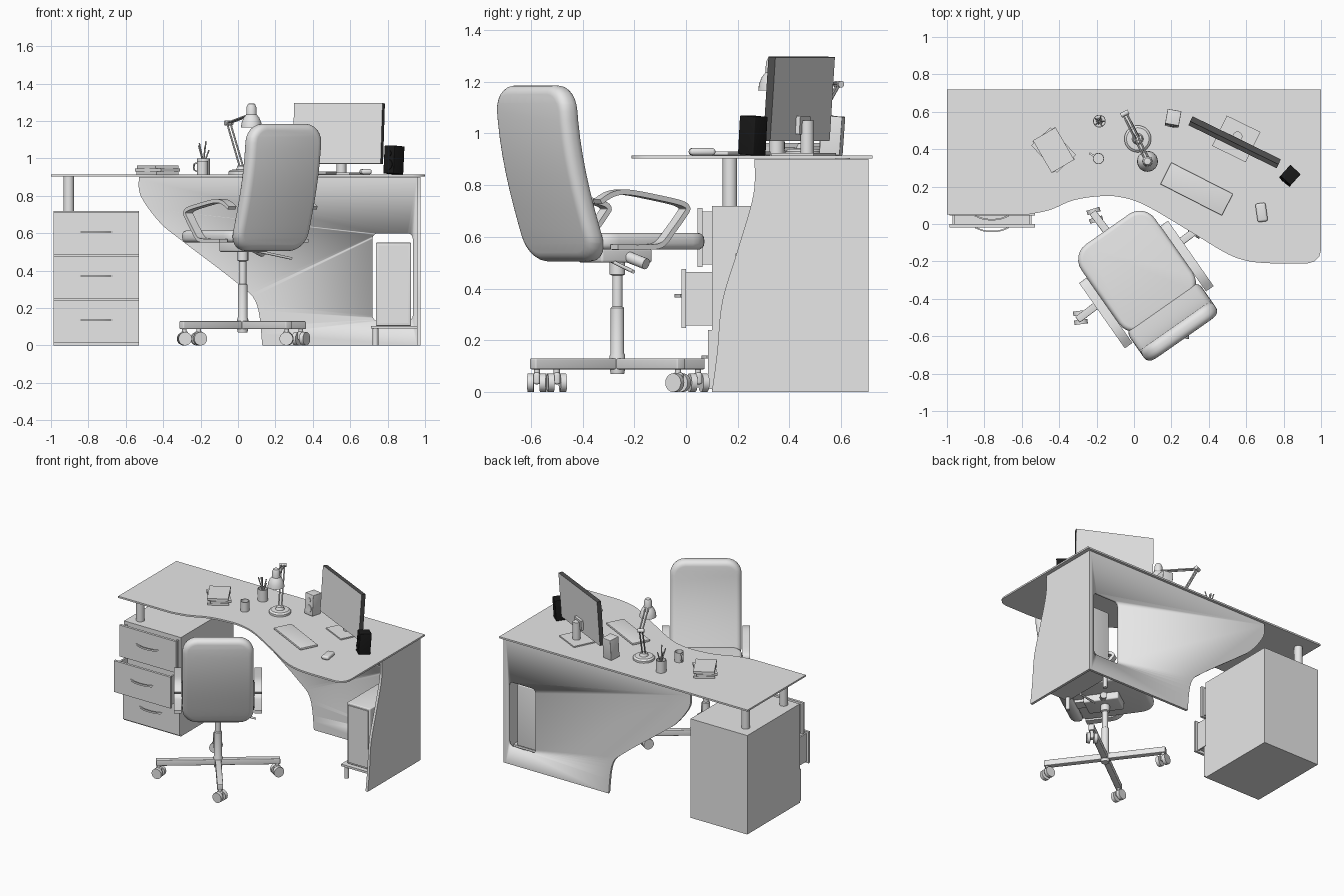
import bpy, bmesh
from math import pi, sin, cos, radians
from mathutils import Vector, Matrix

if "Cube" in bpy.data.objects:
    bpy.data.objects.remove(bpy.data.objects["Cube"])


def material(name, value):
    mat = bpy.data.materials.new(name)
    colour = (value, value, value, 1)
    mat.use_nodes = True
    mat.diffuse_color = colour
    mat.node_tree.nodes["Principled BSDF"].inputs["Base Color"].default_value = colour
    return mat


LIGHT = material("light_grey", 0.8)
DARK = material("dark_grey", 0.08)
BLACK = material("black", 0.01)
ROT = Matrix.Rotation
UP_XZ = ROT(pi / 2, 4, "X")                      # outline drawn in x and z
UP_YZ = ROT(pi / 2, 4, "Z") @ UP_XZ              # outline drawn in y and z


def at(x=0, y=0, z=0, turn=0):
    return Matrix.Translation((x, y, z)) @ ROT(radians(turn), 4, "Z")


# ---- helpers ----
def sharp_edges(bm):
    return [e for e in bm.edges if e.calc_face_angle(pi) > 0.6]


def round_off(bm, bevel, segments=4):
    bmesh.ops.recalc_face_normals(bm, faces=bm.faces)
    if bevel:
        bmesh.ops.bevel(bm, geom=sharp_edges(bm), offset=bevel, segments=segments,
                        profile=0.5, affect="EDGES", clamp_overlap=True)


def finish(name, bm, M=Matrix(), mats=(LIGHT,)):
    bmesh.ops.recalc_face_normals(bm, faces=bm.faces)
    bm.transform(M)
    for f in bm.faces:
        f.smooth = True
    for e in sharp_edges(bm):
        e.smooth = False
    mesh = bpy.data.meshes.new(name)
    bm.to_mesh(mesh)
    bm.free()
    for mat in mats:
        mesh.materials.append(mat)
    ob = bpy.data.objects.new(name, mesh)
    bpy.context.collection.objects.link(ob)
    return ob


def box(name, size, M, bevel=0, mats=(LIGHT,), rule=None):
    bm = bmesh.new()
    bmesh.ops.create_cube(bm, size=1, matrix=Matrix.Diagonal((*size, 1)))
    round_off(bm, bevel)
    if rule:
        bm.normal_update()
        for f in bm.faces:
            f.material_index = rule(f)
    return finish(name, bm, M, mats)


def span(name, x, y, z, M=Matrix(), **kw):
    mid = [sum(r) / 2 for r in (x, y, z)]
    return box(name, [r[1] - r[0] for r in (x, y, z)], M @ at(*mid), **kw)


def slab(outline, depth):
    bm = bmesh.new()
    face = bm.faces.new([bm.verts.new((p[0], p[1], 0)) for p in outline])
    new = bmesh.ops.extrude_face_region(bm, geom=[face])["geom"]
    verts = [v for v in new if isinstance(v, bmesh.types.BMVert)]
    bmesh.ops.translate(bm, verts=verts, vec=(0, 0, depth))
    return bm


def plate(name, outline, depth, M=Matrix(), bevel=0):
    bm = slab(outline, depth)
    round_off(bm, bevel)
    return finish(name, bm, M)


def lathe(name, profile, M=Matrix(), segs=24, mats=(LIGHT,)):
    bm = bmesh.new()
    verts = [bm.verts.new((r, 0, z)) for r, z in profile]
    edges = [bm.edges.new(pair) for pair in zip(verts, verts[1:])]
    bmesh.ops.spin(bm, geom=verts + edges, axis=(0, 0, 1), angle=2 * pi, steps=segs)
    bmesh.ops.remove_doubles(bm, verts=bm.verts, dist=0.0001)
    return finish(name, bm, M, mats)


def rod(name, a, b, r, M=Matrix(), segs=16):
    a, b = Vector(a), Vector(b)
    d = b - a
    aim = Matrix.Translation(a) @ d.to_track_quat("Z", "Y").to_matrix().to_4x4()
    return lathe(name, [(0, 0), (r, 0), (r, d.length), (0, d.length)], M @ aim, segs)


def flow(points, n=6):
    p = [Vector(q) for q in points]
    p = [p[0]] + p + [p[-1]]
    out = []
    for a, b, c, d in zip(p, p[1:], p[2:], p[3:]):
        for k in range(n):
            t = k / n
            out.append((2 * b + (c - a) * t + (2 * a - 5 * b + 4 * c - d) * t * t
                        + (3 * b - a - 3 * c + d) * t ** 3) / 2)
    return out + [p[-1]]


def ribbon(name, path, thick, width, M):
    sides = [], []
    for i, p in enumerate(path):
        t = path[min(i + 1, len(path) - 1)] - path[max(i - 1, 0)]
        n = Vector((-t.y, t.x)).normalized() * thick / 2
        sides[0].append(p + n)
        sides[1].append(p - n)
    return plate(name, sides[0] + sides[1][::-1], width, M)


def rounded(w, h, r, n=6):
    return [(sx * (w / 2 - r) + r * cos(pi / 2 * (k + i / n)),
             sy * (h / 2 - r) + r * sin(pi / 2 * (k + i / n)))
            for k, (sx, sy) in enumerate([(1, 1), (-1, 1), (-1, -1), (1, -1)])
            for i in range(n + 1)]


# ---- desk ----
TOP = 0.915
front_curve = flow([(-.57, .05), (-.45, .075), (-.33, .125), (-.2, .147), (-.08, .145),
                    (.06, .1), (.3, -.04), (.5, -.16), (.62, -.2), (.73, -.21)])
plate("desk_top", [(1, .72), (-1, .72), (-1, .05)] + front_curve
      + [(.93, -.21), (.965, -.2), (.99, -.175), (1, -.14)], 0.012, at(z=TOP - 0.012))
side_curve = flow([(.265, .9), (.26, .76), (.2, .55), (.14, .35), (.12, .15), (.1, 0)])
plate("side_panel", [(.705, 0), (.705, .9)] + side_curve, 0.018, at(.957) @ UP_YZ)
back_curve = flow([(-.53, .9), (-.52, .8), (-.42, .66), (-.3, .56), (0, .33), (.1, .22), (.13, 0)])
back = plate("back_panel", [(.957, 0), (.957, .9)] + back_curve, 0.018, at(y=.705) @ UP_XZ)
cutter = plate("window_cutter", rounded(.215, .47, .03), 0.2, at(.827, .8, .365) @ UP_XZ)
cut = back.modifiers.new("window", "BOOLEAN")
cut.operation, cut.object, cut.solver = "DIFFERENCE", cutter, "EXACT"
back.data = bpy.data.meshes.new_from_object(
    back.evaluated_get(bpy.context.evaluated_depsgraph_get()))
back.modifiers.clear()
bpy.data.objects.remove(cutter)

# drawer cabinet, with two drawers pulled out
span("cabinet", (-.987, -.53), (.1, .705), (0, .72))
for y in (.17, .605):
    rod("top_support", (-.905, y, .72), (-.905, y, TOP - 0.012), 0.028, segs=24)
for z, y in ((.012, .085), (.248, -.018), (.483, .045)):
    span("drawer_front", (-.987, -.53), (y, y + .018), (z, z + .228))
    if y < .08:
        span("drawer_bottom", (-.97, -.547), (y + .015, .11), (z + .02, z + .03))
        for x in (-.97, -.559):
            span("drawer_side", (x, x + .012), (y + .015, .11), (z + .01, z + .215))
    bow = flow([(-.85, y), (-.81, y - .016), (-.76, y - .022), (-.71, y - .016), (-.67, y)])
    ribbon("drawer_handle", bow, 0.008, 0.012, at(z=z + .118))

# computer tower on its shelf
span("tower_shelf", (.71, .957), (.17, .62), (.09, .105))
rod("shelf_leg", (.735, .2, 0), (.735, .2, .09), 0.015)
rod("shelf_leg", (.735, .58, 0), (.735, .58, .09), 0.015)
span("tower", (.737, .925), (.2, .62), (.105, .55), bevel=0.006)
span("tower_face", (.75, .912), (.192, .21), (.12, .535))

# ---- chair ----
CHAIR = at(.025, -.265, 0, 35)
for k, swivel in enumerate((20, 70, -30, 50)):
    ARM = CHAIR @ at(turn=90 * k + 2)
    span("base_arm", (0, .41), (-.02, .02), (.088, .13), ARM, bevel=0.005)
    CASTER = ARM @ at(.39, turn=swivel)
    rod("caster_stem", (0, 0, .04), (0, 0, .1), 0.012, CASTER)
    span("caster_hood", (-.02, .02), (-.012, .012), (.03, .075), CASTER, bevel=0.008)
    for s in (-1, 1):
        rod("caster_wheel", (0, s * .012, .036), (0, s * .036, .036), 0.036, CASTER, segs=20)
lathe("chair_column", [(0, .07), (.026, .07), (.03, .09), (.03, .14), (.026, .15), (.026, .325),
                       (.02, .33), (.02, .45), (.03, .455), (.03, .51), (0, .51)], CHAIR)
span("seat_mechanism", (-.08, .08), (-.13, .11), (.5, .555), CHAIR, bevel=0.01)
span("back_bracket", (-.04, .04), (-.27, -.1), (.53, .55), CHAIR)
rod("height_lever", (0, -.05, .515), (.25, -.1, .465), 0.007, CHAIR)
rod("tilt_knob", (.06, 0, .525), (.15, .03, .495), 0.022, CHAIR)
plate("seat", rounded(.48, .55, .1), 0.065, CHAIR @ at(0, .015, .55), bevel=0.025)

# backrest, leaning and curved along its height
bm = slab(rounded(.47, .68, .1), 0.085)
round_off(bm, 0.035)
bm.transform(at(0, .04, .845) @ UP_XZ)
for k in range(1, 10):
    bmesh.ops.bisect_plane(bm, geom=bm.verts[:] + bm.edges[:] + bm.faces[:],
                           plane_co=(0, 0, .505 + .068 * k), plane_no=(0, 0, 1))
for v in bm.verts:
    v.co.y -= .225 + .155 * sin((v.co.z - .505) / .68 * pi / 2)
finish("backrest", bm, CHAIR)
arm_path = flow([(-.28, .735), (-.22, .765), (-.146, .772), (0, .75), (.1, .73), (.13, .712),
                 (.12, .69), (.06, .62), (.01, .57), (-.06, .56), (-.2, .56)])
for x in (-.29, .24):
    ribbon("armrest", arm_path, 0.02, 0.05, CHAIR @ at(x) @ UP_YZ)

# ---- monitor, keyboard and mouse ----
MON = at(.538, .437, 0, -26)
PANEL = MON @ at(z=1.133) @ ROT(radians(-4), 4, "X")
box("monitor", (.525, .03, .325), PANEL, mats=(LIGHT, DARK),
    rule=lambda f: int(abs(f.normal.y) < .5))
box("monitor_mount", (.09, .02, .07), PANEL @ at(0, .022, -.1))
span("monitor_foot", (-.1, .1), (-.07, .11), (TOP, .924), MON)
rod("monitor_neck", (0, .035, .92), (0, .035, 1.05), 0.026, MON, segs=24)
box("keyboard", (.37, .13, .015), at(.335, .187, TOP + .0075, -27), bevel=0.004)
box("mouse", (.055, .1, .028), at(.682, .062, TOP + .014, 8), bevel=0.012)

# ---- speakers ----
for x, y, turn, mat in ((.83, .254, -42, BLACK), (.208, .56, -10, LIGHT)):
    SP = at(x, y, TOP, turn) @ ROT(radians(-4), 4, "X")
    box("speaker", (.075, .08, .15), SP @ at(z=.077), bevel=0.004, mats=(mat,))
    for z, r in ((.05, .027), (.11, .016)):
        lathe("speaker_cone", [(0, .002), (r, .004), (r, 0)], SP @ at(0, -.04, z) @ UP_XZ, mats=(mat,))

# ---- lamp ----
lathe("lamp_base", [(0, 0), (.072, 0), (.072, .014), (.06, .024), (.03, .026), (.022, .045), (0, .045)],
      at(.02, .455, TOP), 32)
foot, elbow, head = Vector((.02, .455, .95)), Vector((-.05, .59, 1.19)), Vector((.07, .345, 1.235))
for s in (-.009, .009):
    off = Vector((s, s / 2, 0))
    rod("lamp_lower_arm", foot + off, elbow + off, 0.005, segs=10)
    rod("lamp_upper_arm", elbow + off, head + off, 0.005, segs=10)
for p in (foot, elbow):
    rod("lamp_joint", p - Vector((.02, .01, 0)), p + Vector((.02, .01, 0)), 0.013)
lathe("lamp_shade", [(0, 1.2), (.045, 1.185), (.056, 1.165), (.053, 1.19), (.042, 1.218), (.028, 1.235),
                     (.026, 1.275), (.018, 1.292), (0, 1.295)], at(.072, .335))

# ---- books, pen pot and mug ----
for k, turn in enumerate((32, 43, 30)):
    box("book", (.14, .2, .016), at(-.43, .395, TOP + .008 + .016 * k, turn))


def pot(name, r, h, M):
    lathe(name, [(0, 0), (r, 0), (r, h), (r - .004, h), (r - .004, .006), (0, .006)], M)


pot("pen_pot", .034, .085, at(-.185, .55, TOP))
for k in range(5):
    lean = Vector((cos(k * 1.3), sin(k * 1.3), 0))
    base = Vector((-.185, .55, TOP + .01))
    rod("pen", base - lean * .015, base + lean * .03 + Vector((0, 0, .12 + .012 * k)), 0.004, segs=8)
pot("mug", .03, .07, at(-.19, .35, TOP))
ribbon("mug_handle", flow([(.028, .06), (.05, .055), (.052, .025), (.028, .015)]), 0.006, 0.01,
       at(-.19, .35, TOP, 150) @ at(y=.005) @ UP_XZ)
